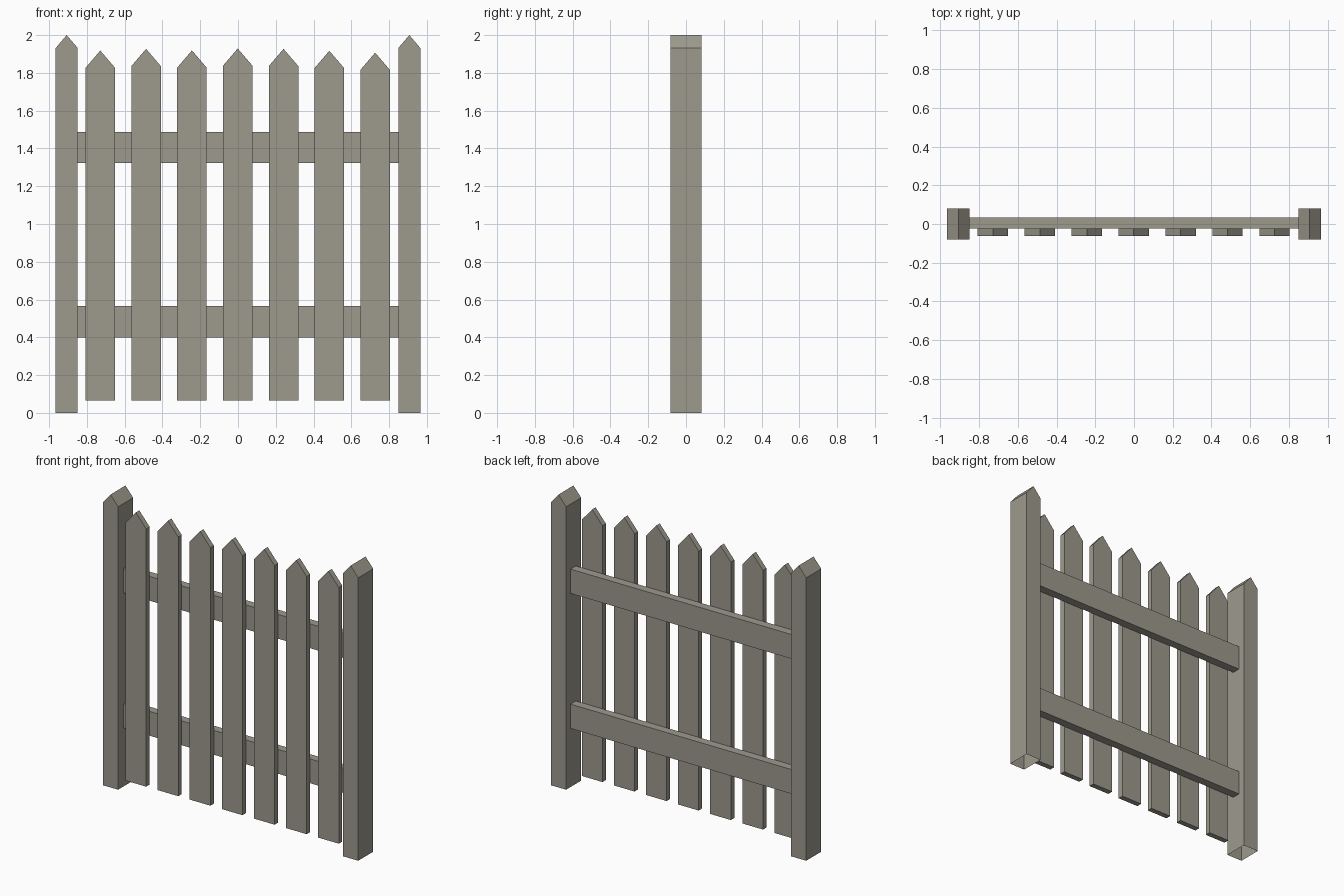
import bpy, bmesh

if "Cube" in bpy.data.objects:
    bpy.data.objects.remove(bpy.data.objects["Cube"])

# weathered wood, the only colour
wood = bpy.data.materials.new("weathered_wood")
wood.diffuse_color = (0.34, 0.32, 0.27, 1)
wood.use_nodes = True
wood.node_tree.nodes["Principled BSDF"].inputs["Base Color"].default_value = wood.diffuse_color


def board(name, profile, y0, y1, open_bottom=False):
    """Extrude an (x, z) outline from y0 to y1."""
    bm = bmesh.new()
    face = bm.faces.new([bm.verts.new((x, y0, z)) for x, z in profile])
    new = bmesh.ops.extrude_face_region(bm, geom=[face], use_keep_orig=True)["geom"]
    for v in new:
        if isinstance(v, bmesh.types.BMVert):
            v.co.y = y1
    bmesh.ops.recalc_face_normals(bm, faces=bm.faces[:])
    if open_bottom:
        under = [f for f in bm.faces if f.normal.z < -0.9]
        bmesh.ops.delete(bm, geom=under, context='FACES_ONLY')
    mesh = bpy.data.meshes.new(name)
    bm.to_mesh(mesh)
    bm.free()
    mesh.materials.append(wood)
    ob = bpy.data.objects.new(name, mesh)
    bpy.context.collection.objects.link(ob)
    return ob


def pointed(cx, half, bottom, shoulder, peak):
    return [(cx - half, bottom), (cx + half, bottom), (cx + half, shoulder),
            (cx, peak), (cx - half, shoulder)]


# end posts, hollow at the foot
for side, name in ((-1, "left_post"), (1, "right_post")):
    board(name, pointed(side * 0.907, 0.058, 0, 1.932, 2.0), -0.081, 0.081, True)

# pickets with slightly uneven tips
tips = [1.918, 1.927, 1.919, 1.929, 1.927, 1.917, 1.907]
for i, tip in enumerate(tips):
    board(f"picket_{i + 1}", pointed(-0.729 + 0.2425 * i, 0.078, 0.066, tip - 0.091, tip),
          -0.061, -0.024)

# horizontal rails between the posts
for name, z0, z1 in (("lower_rail", 0.40, 0.566), ("upper_rail", 1.322, 1.488)):
    board(name, [(-0.85, z0), (0.85, z0), (0.85, z1), (-0.85, z1)], -0.024, 0.033)
